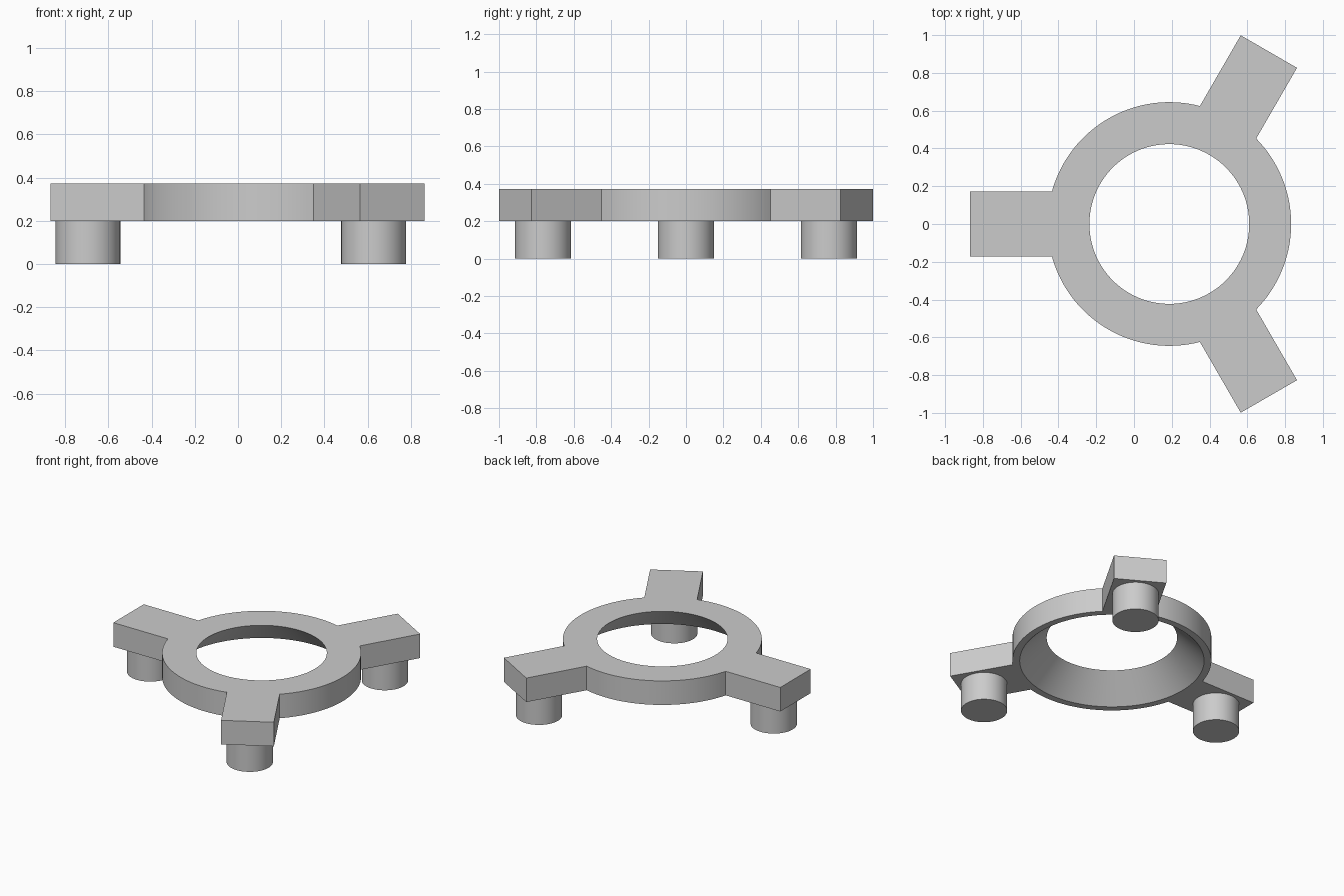
import bpy, bmesh
from math import asin, cos, sin, pi, radians
from mathutils import Vector

cube = bpy.data.objects.get("Cube")
if cube:
    bpy.data.objects.remove(cube, do_unlink=True)

CENTRE_X = 0.187
R_OUT, R_TOP, R_BOTTOM = 0.645, 0.423, 0.598   # bore flares out towards the underside
Z_LOW, Z_HIGH = 0.2, 0.372
ARM_REACH, ARM_HALF = 1.054, 0.172
PEG_DIST, PEG_R = 0.882, 0.15
ARM_ANGLES = [radians(a) for a in (60, 180, 300)]

grey = bpy.data.materials.new("light grey")
grey.use_nodes = True
colour = (0.6, 0.6, 0.6, 1)
grey.diffuse_color = colour
grey.node_tree.nodes["Principled BSDF"].inputs["Base Color"].default_value = colour


def finish(obj):
    obj.data.materials.clear()
    obj.data.materials.append(grey)
    bpy.ops.object.select_all(action='DESELECT')
    obj.select_set(True)
    bpy.context.view_layer.objects.active = obj
    bpy.ops.object.shade_smooth_by_angle(angle=radians(30))


# Ring and three arms as one closed body
half = asin(ARM_HALF / R_OUT)
ARM_STEPS, GAP_STEPS = 8, 32
angles, in_arm = [], []
for mid in ARM_ANGLES:
    for start, span, steps, flag in ((mid - half, 2 * half, ARM_STEPS, True),
                                     (mid + half, 2 * pi / 3 - 2 * half, GAP_STEPS, False)):
        angles += [start + span * i / steps for i in range(steps)]
        in_arm += [flag] * steps

bm = bmesh.new()


def loop(r, z):
    return [bm.verts.new((r * cos(a), r * sin(a), z)) for a in angles]


out_hi, out_lo = loop(R_OUT, Z_HIGH), loop(R_OUT, Z_LOW)
in_hi, in_lo = loop(R_TOP, Z_HIGH), loop(R_BOTTOM, Z_LOW)
n = len(angles)
for i in range(n):
    j = (i + 1) % n
    pairs = [(out_hi, in_hi), (in_hi, in_lo), (in_lo, out_lo)]
    if not in_arm[i]:
        pairs.append((out_lo, out_hi))
    for a, b in pairs:
        bm.faces.new((a[i], a[j], b[j], b[i]))

for k, mid in enumerate(ARM_ANGLES):
    first = k * (ARM_STEPS + GAP_STEPS)
    last = first + ARM_STEPS
    along = Vector((cos(mid), sin(mid), 0))
    across = Vector((-sin(mid), cos(mid), 0))
    rims = []
    for edge, z in ((out_hi, Z_HIGH), (out_lo, Z_LOW)):
        tips = [bm.verts.new(along * ARM_REACH + across * s * ARM_HALF + Vector((0, 0, z)))
                for s in (1, -1)]
        bm.faces.new(edge[first:last + 1] + tips)
        rims.append([edge[last]] + tips + [edge[first]])
    hi, lo = rims
    for i in range(3):
        bm.faces.new((hi[i], hi[i + 1], lo[i + 1], lo[i]))

bmesh.ops.recalc_face_normals(bm, faces=bm.faces)
mesh = bpy.data.meshes.new("ring_with_arms")
bm.to_mesh(mesh)
bm.free()
body = bpy.data.objects.new("ring_with_arms", mesh)
body.location.x = CENTRE_X
bpy.context.collection.objects.link(body)
finish(body)

# Round peg under each arm
for name, a in zip(("left_back_peg", "right_peg", "left_front_peg"), ARM_ANGLES):
    bpy.ops.mesh.primitive_cylinder_add(
        vertices=48, radius=PEG_R, depth=Z_LOW,
        location=(CENTRE_X + PEG_DIST * cos(a), PEG_DIST * sin(a), Z_LOW / 2))
    peg = bpy.context.object
    peg.name = name
    finish(peg)
